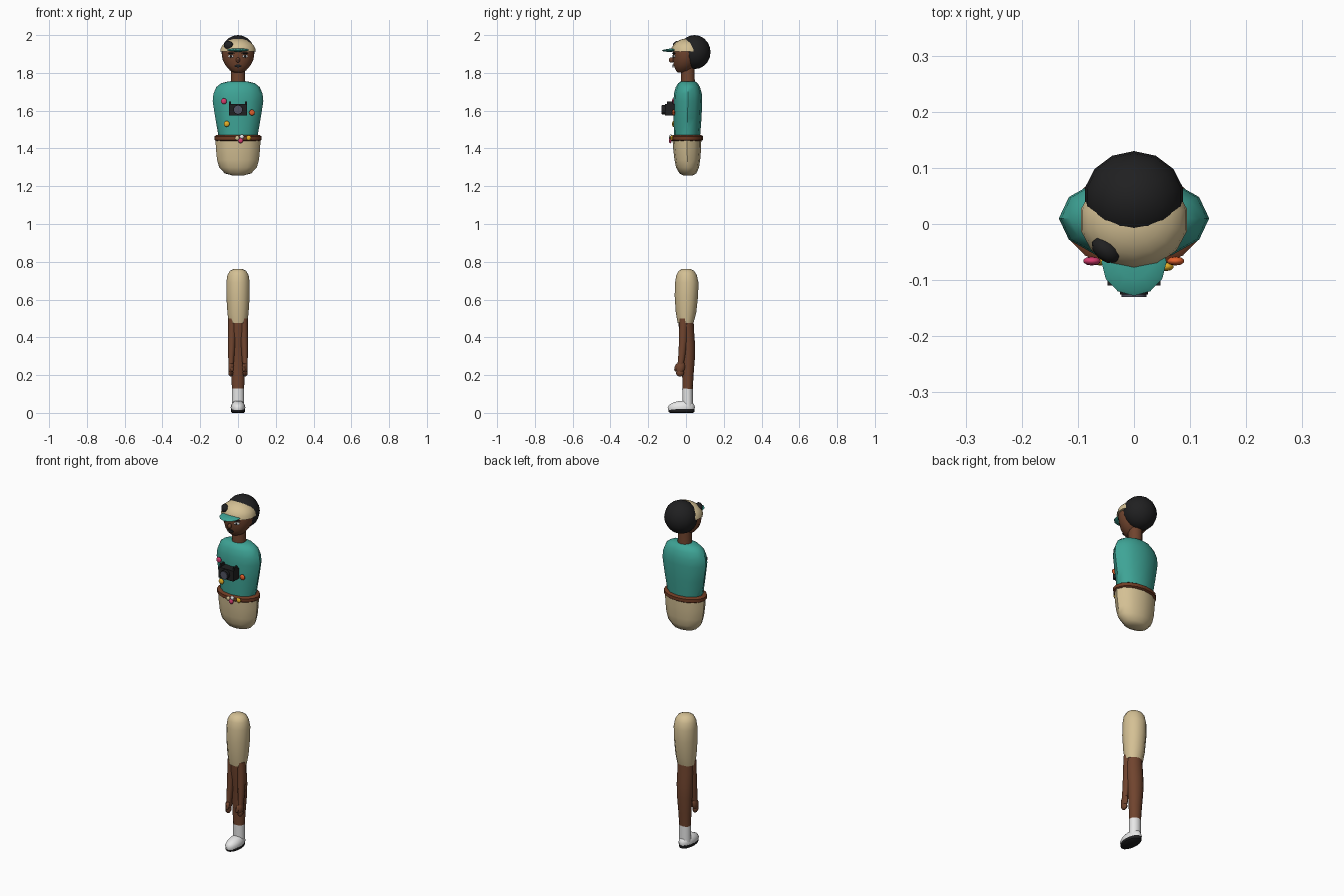
import bpy, bmesh, math
from mathutils import Vector, Matrix

if "Cube" in bpy.data.objects:
    bpy.data.objects.remove(bpy.data.objects["Cube"])


def mat(name, r, g, b):
    m = bpy.data.materials.new(name)
    lin = [((c / 255 + 0.055) / 1.055) ** 2.4 for c in (r, g, b)]
    m.diffuse_color = (*lin, 1)
    m.use_nodes = True
    m.node_tree.nodes["Principled BSDF"].inputs["Base Color"].default_value = m.diffuse_color
    return m


BLACK = mat("black", 32, 32, 33)
TAN = mat("tan", 212, 192, 148)
TEAL = mat("teal", 62, 164, 150)
SKIN = mat("skin_brown", 112, 68, 46)
BELT = mat("belt_brown", 112, 60, 36)
WHITE = mat("white", 238, 238, 238)
PINK = mat("pink", 214, 60, 110)
ORANGE = mat("orange", 226, 96, 44)
YELLOW = mat("yellow", 232, 178, 40)
GREY = mat("grey", 82, 84, 98)


def finish(name, bm, *mats, angle=45):
    bmesh.ops.recalc_face_normals(bm, faces=bm.faces)
    me = bpy.data.meshes.new(name)
    bm.to_mesh(me)
    bm.free()
    for m in mats:
        me.materials.append(m)
    ob = bpy.data.objects.new(name, me)
    bpy.context.collection.objects.link(ob)
    bpy.ops.object.select_all(action='DESELECT')
    ob.select_set(True)
    bpy.context.view_layer.objects.active = ob
    bpy.ops.object.shade_smooth_by_angle(angle=math.radians(angle))
    return ob


def loft(name, rings, m, n=12):
    """Stack of ellipses: (z, rx, ry, centre y, centre x)."""
    bm = bmesh.new()
    loops = []
    for z, rx, ry, cy, cx in [(*r, 0)[:5] for r in rings]:
        loops.append([bm.verts.new((cx + rx * math.cos(2 * math.pi * i / n),
                                    cy + ry * math.sin(2 * math.pi * i / n), z)) for i in range(n)])
    for a, b in zip(loops, loops[1:]):
        for i in range(n):
            j = (i + 1) % n
            bm.faces.new((a[i], a[j], b[j], b[i]))
    bm.faces.new(loops[0])
    bm.faces.new(loops[-1])
    return finish(name, bm, m)


def ball(name, loc, r, m, n=12, rows=8, cut=None, rot=(0, 0, 0)):
    bm = bmesh.new()
    bmesh.ops.create_uvsphere(bm, u_segments=n, v_segments=rows, radius=1)
    R = Matrix.Identity(4)
    for a, ax in zip(rot, 'XYZ'):
        R = Matrix.Rotation(a, 4, ax) @ R
    bmesh.ops.transform(bm, matrix=Matrix.Translation(loc) @ R @ Matrix.Diagonal((*r, 1)), verts=bm.verts)
    if cut is not None:  # keep only the part above the cut height
        g = bm.verts[:] + bm.edges[:] + bm.faces[:]
        res = bmesh.ops.bisect_plane(bm, geom=g, plane_co=(0, 0, cut), plane_no=(0, 0, 1), clear_inner=True)
        bmesh.ops.holes_fill(bm, edges=[e for e in bm.edges if e.is_boundary])
    return finish(name, bm, m)


def box(name, loc, size, m):
    bm = bmesh.new()
    bmesh.ops.create_cube(bm, size=1)
    bmesh.ops.transform(bm, matrix=Matrix.Translation(loc) @ Matrix.Diagonal((*size, 1)), verts=bm.verts)
    return finish(name, bm, m, angle=30)


def disc_y(name, loc, r, depth, m, n=16):
    bm = bmesh.new()
    bmesh.ops.create_cone(bm, cap_ends=True, segments=n, radius1=r, radius2=r, depth=depth)
    bmesh.ops.transform(bm, matrix=Matrix.Translation(loc) @ Matrix.Rotation(math.pi / 2, 4, 'X'), verts=bm.verts)
    return finish(name, bm, m)


# torso, hips and belt
loft("torso", [(1.445, .10, .068, .005), (1.48, .106, .07, .006), (1.56, .12, .074, .008),
               (1.65, .134, .076, .01), (1.69, .13, .074, .01), (1.725, .115, .064, .01),
               (1.745, .09, .052, .01), (1.755, .05, .038, .01)], TEAL)
loft("hips", [(1.257, .03, .025, .01), (1.268, .07, .045, .01), (1.30, .1, .061, .008), (1.34, .111, .068, .007),
              (1.40, .117, .074, .006), (1.445, .119, .076, .005)], TAN)
loft("belt", [(1.44, .116, .077, .005), (1.446, .124, .086, .005), (1.464, .124, .086, .005),
              (1.47, .116, .077, .005)], BELT, 16)

# neck and face
loft("neck", [(1.74, .04, .038, .01), (1.77, .037, .036, .01), (1.85, .037, .036, .01)], SKIN)
loft("face", [(1.803, .022, .025, -.02), (1.812, .042, .04, -.014), (1.84, .066, .059, -.008),
              (1.87, .081, .068, -.002), (1.90, .086, .072, 0), (1.935, .085, .07, 0),
              (1.96, .06, .05, 0)], SKIN, 14)
ball("nose", (0, -.077, 1.868), (.011, .014, .014), SKIN, 8, 6)
disc_y("mouth", (0, -.069, 1.837), .008, .006, BLACK, 8).scale.x = 2.4
for s, side in ((-1, "left"), (1, "right")):
    ball("eye_" + side, (s * .038, -.064, 1.888), (.016, .005, .008), WHITE, 10, 6, rot=(0, 0, s * .4))
    ball("pupil_" + side, (s * .037, -.068, 1.888), (.007, .004, .007), BLACK, 8, 6)
    ball("brow_" + side, (s * .038, -.065, 1.904), (.02, .005, .004), BLACK, 8, 6, rot=(0, 0, s * .4))

# hair and cap
ball("hair", (0, .045, 1.91), (.09, .085, .09), BLACK, 14, 10)
ball("cap", (0, .007, 1.912), (.097, .087, .07), TAN, 14, 12, cut=1.912)
ball("cap_patch", (-.05, -.046, 1.945), (.029, .02, .024), BLACK, 10, 8, rot=(0, 0, -.7))
ball("visor", (0, -.068, 1.921), (.058, .06, .009), TEAL, 12, 6, rot=(.06, 0, 0))

# camera on the chest
box("camera_body", (0, -.085, 1.604), (.094, .05, .06), BLACK)
for s, side in ((-1, "left"), (1, "right")):
    box("camera_lug_" + side, (s * .042, -.085, 1.638), (.01, .03, .022), BLACK)
disc_y("lens_barrel", (0, -.115, 1.605), .025, .022, BLACK)
disc_y("lens_glass", (0, -.127, 1.605), .022, .007, GREY)

# round pins on the shirt and belt
for name, x, z, y, r, m in (("pin_pink", -.075, 1.65, -.066, .016, PINK),
                            ("pin_orange", .074, 1.59, -.066, .016, ORANGE),
                            ("pin_yellow", -.06, 1.53, -.066, .016, YELLOW),
                            ("belt_pin_pink", .014, 1.441, -.083, .014, PINK),
                            ("belt_pin_yellow", .057, 1.456, -.076, .014, YELLOW),
                            ("belt_pin_white", .02, 1.462, -.081, .012, WHITE),
                            ("belt_pin_tan", -.004, 1.454, -.083, .012, TAN)):
    ball(name, (x, y, z), (r, .008, r), m, 10, 6)

# trouser leg, shin, sock
loft("thigh", [(.477, .049, .042, -.002), (.53, .056, .054, 0), (.62, .062, .062, .002), (.69, .062, .062, .004),
               (.73, .056, .054, .003), (.752, .043, .041, .002), (.763, .02, .02, .002)], TAN)
loft("shin", [(.11, .031, .027, .008), (.20, .036, .030, .010), (.29, .042, .035, .012), (.36, .045, .038, .010),
              (.43, .045, .040, .003), (.49, .045, .040, .0)], SKIN)
loft("sock", [(.035, .033, .027, .009), (.128, .032, .028, .008)], WHITE)

# forearms and hands, hanging in front of the shin
for s, side in ((-1, "left"), (1, "right")):
    loft("forearm_" + side, [(.25, .013, .016, -.03, s * .037), (.30, .016, .019, -.023, s * .036),
                             (.38, .020, .022, -.016, s * .033), (.50, .022, .024, -.012, s * .03)], SKIN, 10)
    ball("palm_" + side, (s * .038, -.03, .24), (.014, .024, .036), SKIN, 10, 8, rot=(-.2, 0, 0))
    ball("fingers_" + side, (s * .038, -.032, .212), (.013, .021, .02), SKIN, 8, 6)
    ball("thumb_" + side, (s * .031, -.05, .24), (.01, .011, .023), SKIN, 8, 6, rot=(-.3, 0, 0))

# shoe and sole
loft("shoe", [(.015, .037, .071, -.025), (.03, .039, .074, -.025), (.045, .035, .066, -.022),
              (.057, .026, .048, -.014), (.064, .014, .028, -.005)], WHITE, 14)
loft("sole", [(0, .030, .062, -.024), (.005, .037, .07, -.024), (.02, .038, .072, -.024)], BLACK, 14)
